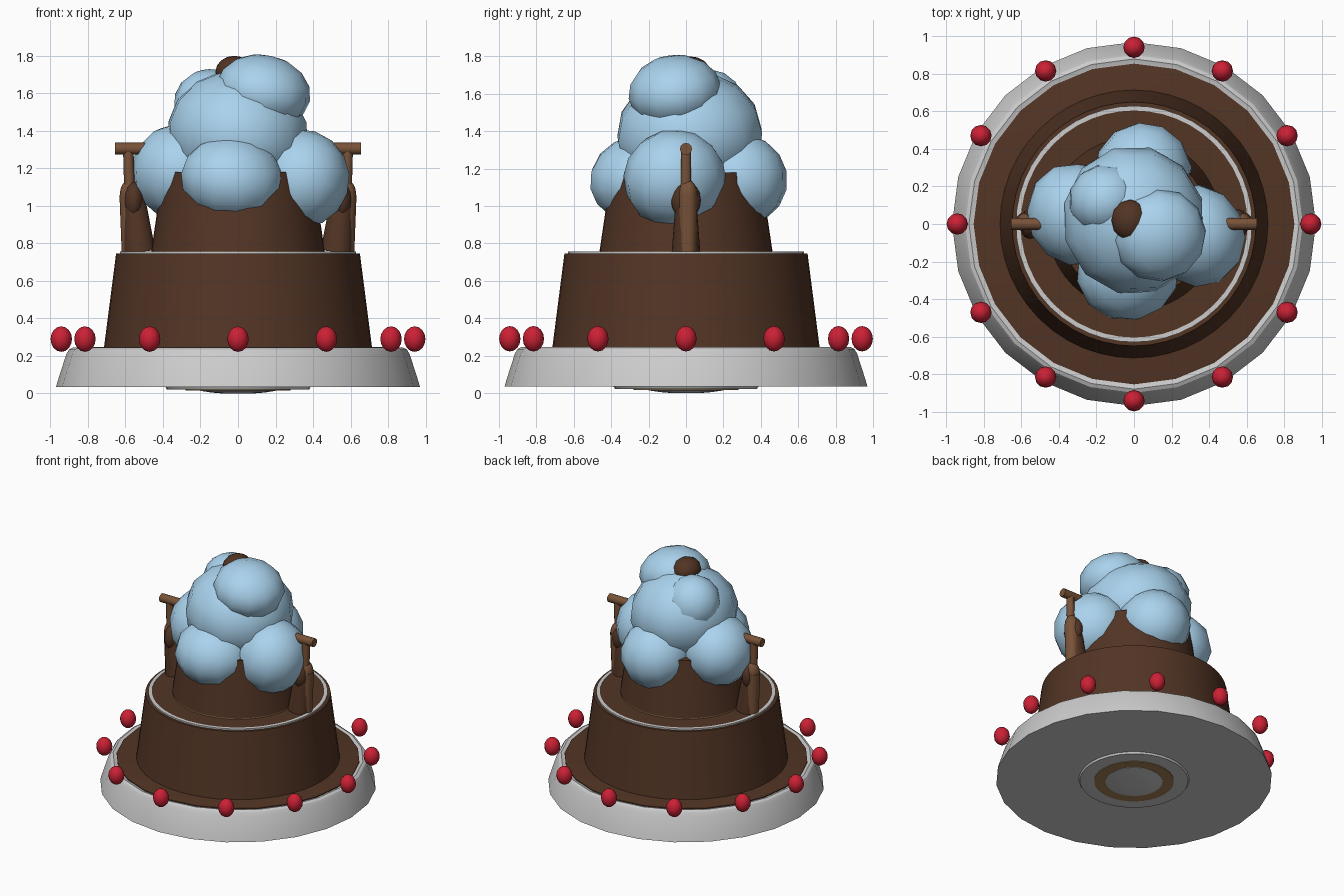
import bpy, math
from mathutils import Vector

if "Cube" in bpy.data.objects:
    bpy.data.objects.remove(bpy.data.objects["Cube"])


def material(name, rgb):
    m = bpy.data.materials.new(name)
    m.diffuse_color = (*rgb, 1)
    m.use_nodes = True
    m.node_tree.nodes["Principled BSDF"].inputs["Base Color"].default_value = m.diffuse_color
    return m


CHOC = material("chocolate", (0.085, 0.035, 0.018))
BLUE = material("blue_cream", (0.40, 0.65, 0.85))
RED = material("cherry_red", (0.60, 0.015, 0.035))
WOOD = material("wafer_brown", (0.19, 0.085, 0.04))
GOLD = material("biscuit", (0.36, 0.22, 0.09))


def finish(ob, name, mat=None, angle=40):
    ob.name = name
    if mat:
        ob.data.materials.append(mat)
    bpy.ops.object.select_all(action='DESELECT')
    ob.select_set(True)
    bpy.context.view_layer.objects.active = ob
    bpy.ops.object.shade_smooth_by_angle(angle=math.radians(angle))
    return ob


def lathe(name, profile, n, mat=None, closed=False, angle=30):
    """Spin (radius, height) points round z; open profiles are capped."""
    k = len(profile)
    verts = [(r * math.cos(2 * math.pi * i / n), r * math.sin(2 * math.pi * i / n), z)
             for i in range(n) for r, z in profile]
    faces = []
    for i in range(n):
        a, b = i * k, (i + 1) % n * k
        for j in range(k if closed else k - 1):
            j2 = (j + 1) % k
            faces.append((a + j, b + j, b + j2, a + j2))
    if not closed:
        faces.append([i * k for i in reversed(range(n))])
        faces.append([i * k + k - 1 for i in range(n)])
    me = bpy.data.meshes.new(name)
    me.from_pydata(verts, [], faces)
    ob = bpy.data.objects.new(name, me)
    bpy.context.collection.objects.link(ob)
    return finish(ob, name, mat, angle)


def ball(name, loc, size, mat, rot=(0, 0, 0), seg=12, rings=8):
    bpy.ops.mesh.primitive_uv_sphere_add(segments=seg, ring_count=rings, radius=1,
                                         location=loc, rotation=rot)
    ob = bpy.context.object
    ob.scale = size
    return finish(ob, name, mat, 60)


def rod(name, p, q, r1, r2, mat, n=12):
    p, q = Vector(p), Vector(q)
    bpy.ops.mesh.primitive_cone_add(vertices=n, radius1=r1, radius2=r2, depth=(q - p).length,
                                    location=(p + q) / 2)
    ob = bpy.context.object
    ob.rotation_euler = (q - p).to_track_quat('Z', 'Y').to_euler()
    return finish(ob, name, mat)


# plate with its stepped foot
lathe("plate", [(0.97, 0.035), (0.96, 0.07), (0.915, 0.21), (0.90, 0.235), (0.88, 0.245),
                (0.85, 0.235)], 24)
lathe("plate_foot", [(0.31, 0.02), (0.38, 0.022), (0.39, 0.04)], 32)
lathe("foot_biscuit_ring", [(0.20, 0.03), (0.20, 0.016), (0.28, 0.016), (0.28, 0.03)],
      32, GOLD, closed=True)
lathe("foot_centre", [(0.08, 0.0), (0.14, 0.005), (0.20, 0.014), (0.20, 0.03)], 32)

# cake tiers
lathe("chocolate_sauce", [(0.855, 0.22), (0.855, 0.244), (0.84, 0.247)], 24, CHOC)
lathe("lower_cake", [(0.715, 0.24), (0.65, 0.745)], 48, CHOC)
lathe("rim_ring", [(0.605, 0.74), (0.63, 0.74), (0.63, 0.756), (0.605, 0.756)], 48, closed=True)
lathe("cake_top", [(0.61, 0.74), (0.605, 0.752)], 48, CHOC)
lathe("biscuit_base", [(0.46, 0.75), (0.46, 0.764)], 48, GOLD)
lathe("upper_cake", [(0.462, 0.76), (0.40, 1.18)], 48, CHOC)

# cream scoops: location, half sizes, rotation
scoops = [
    ("front", (-0.03, -0.25, 1.145), (0.28, 0.27, 0.23), (0.2, 0.1, 0.2)),
    ("right", (0.33, -0.06, 1.145), (0.26, 0.28, 0.265), (0.1, 0.3, 0.5)),
    ("back", (0.05, 0.28, 1.14), (0.26, 0.265, 0.25), (-0.2, 0.1, 0.1)),
    ("left", (-0.31, 0.05, 1.18), (0.26, 0.28, 0.255), (0.1, -0.3, 0.4)),
    ("middle", (0.0, 0.02, 1.38), (0.385, 0.40, 0.34), (0.1, 0.15, 0.3)),
    ("upper_left", (-0.15, 0.13, 1.53), (0.20, 0.19, 0.20), (0.3, -0.2, 0.2)),
    ("top", (0.135, -0.06, 1.61), (0.255, 0.25, 0.195), (0.15, 0.2, 0.1)),
]
for label, loc, size, rot in scoops:
    ball("scoop_" + label, loc, size, BLUE, rot)
ball("chocolate_drop", (-0.02, 0.02, 1.715), (0.10, 0.11, 0.085), CHOC)

# little spades at both sides: T handle, shaft, blade
for side, s in (("left", -1), ("right", 1)):
    rod(f"spade_grip_{side}", (s * 0.49, 0, 1.305), (s * 0.655, 0, 1.305), 0.032, 0.032, WOOD)
    rod(f"spade_shaft_{side}", (s * 0.575, 0, 0.95), (s * 0.585, 0, 1.31), 0.028, 0.028, WOOD)
    rod(f"spade_socket_{side}", (s * 0.575, 0.01, 0.755), (s * 0.58, 0.01, 1.06), 0.045, 0.052, WOOD)
    ball(f"spade_socket_top_{side}", (s * 0.58, 0.01, 1.06), (0.05, 0.05, 0.08), WOOD)
    # blade: an oval tapering cone with a rounded top
    blade = rod(f"spade_blade_{side}", (s * 0.525, 0, 0.755), (s * 0.555, 0, 1.04), 0.085, 0.06, CHOC, 16)
    blade.scale = (0.9, 1, 1)
    ball(f"spade_blade_top_{side}", (s * 0.555, 0, 1.03), (0.055, 0.08, 0.10), CHOC)

# ring of cherries
for i in range(12):
    a = i * math.pi / 6
    ball(f"cherry_{i + 1}", (0.942 * math.cos(a), 0.942 * math.sin(a), 0.29),
         (0.057, 0.057, 0.068), RED)
